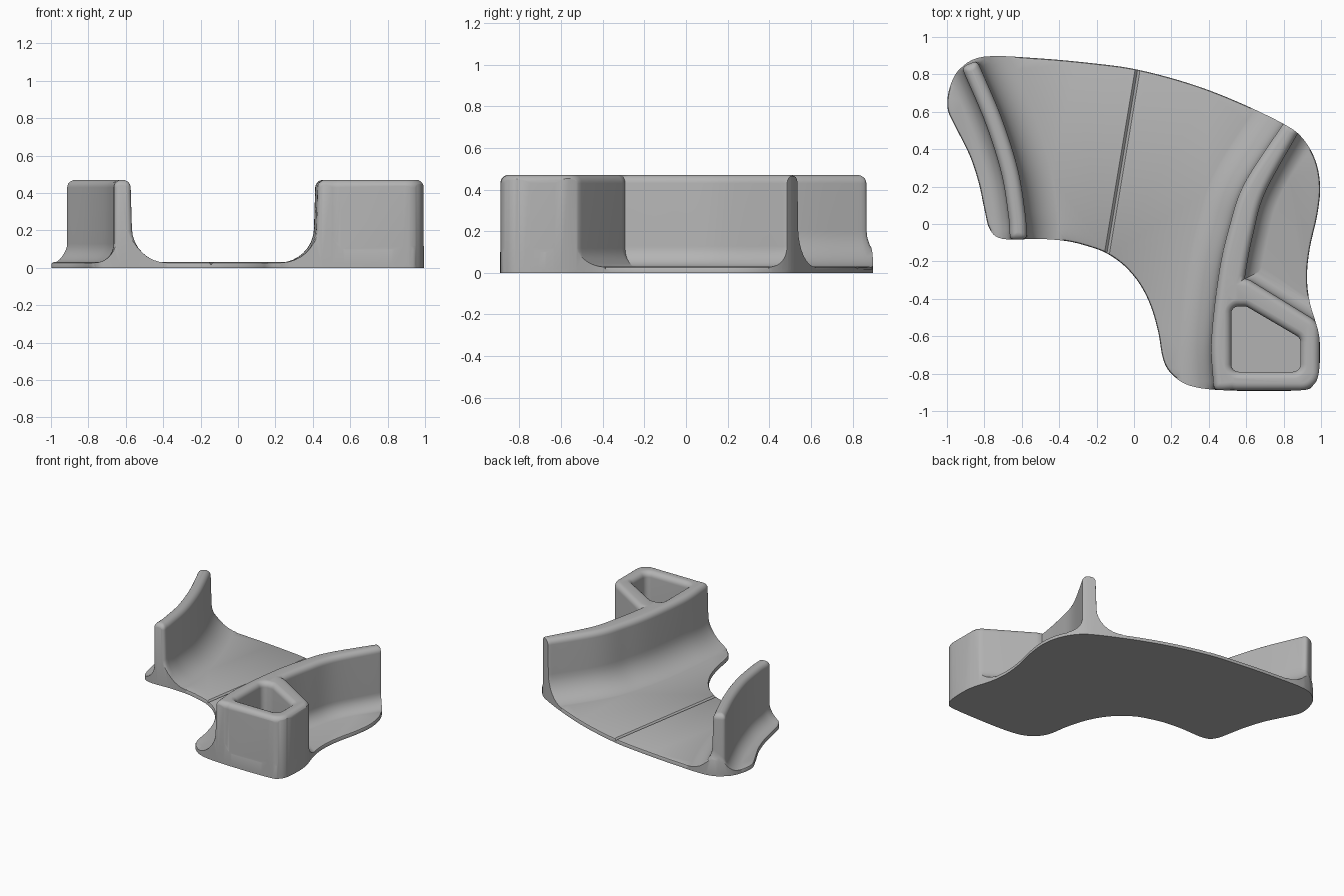
import bpy, bmesh, math
from mathutils import Vector, Matrix

if "Cube" in bpy.data.objects:
    bpy.data.objects.remove(bpy.data.objects["Cube"], do_unlink=True)

HEIGHT, FLOOR, LIP = 0.47, 0.028, 0.04

grey = bpy.data.materials.new("plain grey")
grey.use_nodes = True
grey.diffuse_color = (0.45, 0.45, 0.45, 1)
grey.node_tree.nodes["Principled BSDF"].inputs["Base Color"].default_value = (0.45, 0.45, 0.45, 1)


def spline(pts, steps, closed=False):
    """Catmull-Rom through points of any dimension."""
    pts = [Vector(p) for p in pts]
    n = len(pts)
    at = (lambda i: pts[i % n]) if closed else (lambda i: pts[max(0, min(n - 1, i))])
    out = []
    for i in range(n if closed else n - 1):
        a, b, c, d = at(i - 1), at(i), at(i + 1), at(i + 2)
        for s in range(steps):
            t = s / steps
            out.append(0.5 * (2 * b + (c - a) * t + (2 * a - 5 * b + 4 * c - d) * t * t
                              + (3 * b - a - 3 * c + d) * t ** 3))
    return out if closed else out + [pts[-1]]


def loft(name, rings):
    """Closed solid through matching rings of 3D points."""
    bm = bmesh.new()
    loops = [[bm.verts.new(p) for p in ring] for ring in rings]
    n = len(loops[0])
    for lo, hi in zip(loops, loops[1:]):
        for i in range(n):
            j = (i + 1) % n
            bm.faces.new((lo[i], lo[j], hi[j], hi[i]))
    bm.faces.new(loops[0][::-1])
    bm.faces.new(loops[-1])
    return finish(name, bm)


def finish(name, bm):
    bmesh.ops.recalc_face_normals(bm, faces=bm.faces)
    mesh = bpy.data.meshes.new(name)
    bm.to_mesh(mesh)
    bm.free()
    obj = bpy.data.objects.new(name, mesh)
    bpy.context.collection.objects.link(obj)
    mesh.materials.append(grey)
    return obj


def combine(obj, other, operation):
    mod = obj.modifiers.new(operation.lower(), "BOOLEAN")
    mod.operation, mod.object, mod.solver = operation, other, "EXACT"
    bpy.context.view_layer.objects.active = obj
    bpy.ops.object.modifier_apply(modifier=mod.name)


def section(r):
    """Offset and height pairs: foot, concave fillet, rounded top."""
    prof = [(r, 0.01)]
    for k in range(9):
        a = math.pi / 2 * k / 8
        prof.append((r * (1 - math.sin(a)), FLOOR + r * (1 - math.cos(a))))
    for k in range(7):
        a = math.pi / 2 * k / 6
        prof.append((-LIP * (1 - math.cos(a)), HEIGHT - LIP * (1 - math.sin(a))))
    return prof


def wall(name, path, left_r, right_r, end):
    """Curved wall; path holds x, y, half width; each side has its own fillet."""
    pts = spline(path, 8)
    frames = []
    for i, p in enumerate(pts):
        t = (pts[min(i + 1, len(pts) - 1)] - pts[max(i - 1, 0)]).xy.normalized()
        frames.append((p.xy, t, Vector((-t.y, t.x)), p.z))
    spots = [(f, -1, 0) for f in frames]
    caps = [math.pi * k / 12 for k in range(1, 12)]
    shape = lambda v: math.copysign(abs(v) ** 0.6, v) if abs(v) > 1e-6 else 0
    spots += [(frames[-1], -shape(math.cos(a)), shape(math.sin(a))) for a in caps]
    spots += [(f, 1, 0) for f in reversed(frames)]
    spots += [(frames[0], shape(math.cos(a)), -shape(math.sin(a))) for a in caps]
    columns = []
    for (c, t, n, w), side, along in spots:
        r = right_r + (left_r - right_r) * (side + 1) / 2
        col = []
        for d, z in section(r):
            draft = 0.03 * (HEIGHT - z) if r > 0.13 else 0
            xy = c + n * side * (w + d + draft) + t * along * (end + d)
            col.append((xy.x, xy.y, z))
        columns.append(col)
    return loft(name, list(zip(*columns)))


def rounded(poly, radius, d):
    """Counter-clockwise convex polygon with round corners, offset by d."""
    out, n = [], len(poly)
    for i in range(n):
        p, a, b = (Vector(poly[k % n]) for k in (i, i - 1, i + 1))
        u, v = (p - a).normalized(), (b - p).normalized()
        nu, nv = Vector((u.y, -u.x)), Vector((v.y, -v.x))
        centre = p - (nu + nv) * radius / (1 + nu.dot(nv))
        for k in range(9):
            out.append(centre + nu.slerp(nv, k / 8) * (radius + d))
    return out


def at_height(loop, z):
    return [(p.x, p.y, z) for p in loop]


# Plate outline
outline = spline([
    (-0.8, 0.895), (-0.5, 0.885), (-0.2, 0.857), (0.02, 0.825), (0.3, 0.75), (0.55, 0.655),
    (0.8, 0.535), (0.9, 0.46), (0.97, 0.34), (0.995, 0.2), (0.98, 0.05), (0.94, -0.13),
    (0.925, -0.28), (0.94, -0.42), (0.99, -0.6), (0.99, -0.78), (0.96, -0.86), (0.88, -0.89),
    (0.5, -0.89), (0.3, -0.865), (0.2, -0.8), (0.155, -0.72), (0.13, -0.58), (0.09, -0.44),
    (0.03, -0.32), (-0.05, -0.225), (-0.14, -0.16), (-0.22, -0.127), (-0.35, -0.093),
    (-0.5, -0.08), (-0.7, -0.08), (-0.77, -0.03), (-0.8, 0.08), (-0.83, 0.22), (-0.88, 0.37),
    (-0.96, 0.53), (-0.997, 0.62), (-0.985, 0.73), (-0.93, 0.83)], 5, closed=True)


def inset_outline(d):
    n = len(outline)
    out = []
    for i, p in enumerate(outline):
        t = (outline[(i + 1) % n] - outline[i - 1]).normalized()
        out.append(p + Vector((t.y, -t.x)) * d)
    return out


plate = loft("tray", [at_height(inset_outline(d), z) for d, z in
                      ((0, 0), (0, 0.018), (0.004, 0.026), (0.012, 0.03))])
trim = loft("trim_helper", [at_height(outline, z) for z in (-0.1, 0.6)])

# Walls and hollow post
left_wall = wall("left_wall", [(-0.62, -0.045, 0.045), (-0.627, 0.05, 0.045), (-0.665, 0.28, 0.045),
                               (-0.75, 0.55, 0.045), (-0.865, 0.82, 0.045)], 0.1, 0.18, 0.04)
right_wall = wall("right_wall", [(0.5, -0.845, 0.075), (0.485, -0.62, 0.07), (0.525, -0.27, 0.07),
                                 (0.575, -0.03, 0.066), (0.645, 0.19, 0.06),
                                 (0.825, 0.49, 0.047)], 0.18, 0.1, 0.045)
post_plan = [(0.45, -0.89), (0.993, -0.89), (0.993, -0.53), (0.62, -0.3), (0.45, -0.25)]
post = loft("post", [at_height(rounded(post_plan, 0.1, d), z) for d, z in section(0.09)])

# Pocket with a rounded rim
pocket_plan = [(0.52, -0.79), (0.89, -0.79), (0.89, -0.61), (0.6, -0.44), (0.52, -0.44)]
rim = [(0, FLOOR)] + [(LIP * (1 - math.cos(a)), HEIGHT - LIP * (1 - math.sin(a)))
                      for a in (math.pi / 12 * k for k in range(6))]
rim += [(LIP, HEIGHT + 0.001), (LIP, 0.6)]
pocket = loft("pocket_helper", [at_height(rounded(pocket_plan, 0.04, d), z) for d, z in rim])

# Seam groove
a, b = Vector((-0.145, -0.16, 0.032)), Vector((0.02, 0.83, 0.032))
bm = bmesh.new()
turn = Matrix.Rotation(math.atan2(a.x - b.x, b.y - a.y), 4, "Z") @ Matrix.Rotation(math.pi / 4, 4, "Y")
bmesh.ops.create_cube(bm, size=1, matrix=Matrix.Translation((a + b) / 2) @ turn
                      @ Matrix.Diagonal((0.022, 1.3, 0.022, 1)))
groove = finish("groove_helper", bm)

# Assembly
combine(right_wall, post, "UNION")
for part in (left_wall, right_wall):
    combine(part, trim, "INTERSECT")
    combine(plate, part, "UNION")
for cutter in (pocket, groove):
    combine(plate, cutter, "DIFFERENCE")
for helper in (left_wall, right_wall, post, trim, pocket, groove):
    bpy.data.objects.remove(helper, do_unlink=True)

bpy.ops.object.select_all(action="DESELECT")
plate.select_set(True)
bpy.context.view_layer.objects.active = plate
bpy.ops.object.shade_smooth_by_angle(angle=math.radians(35))
